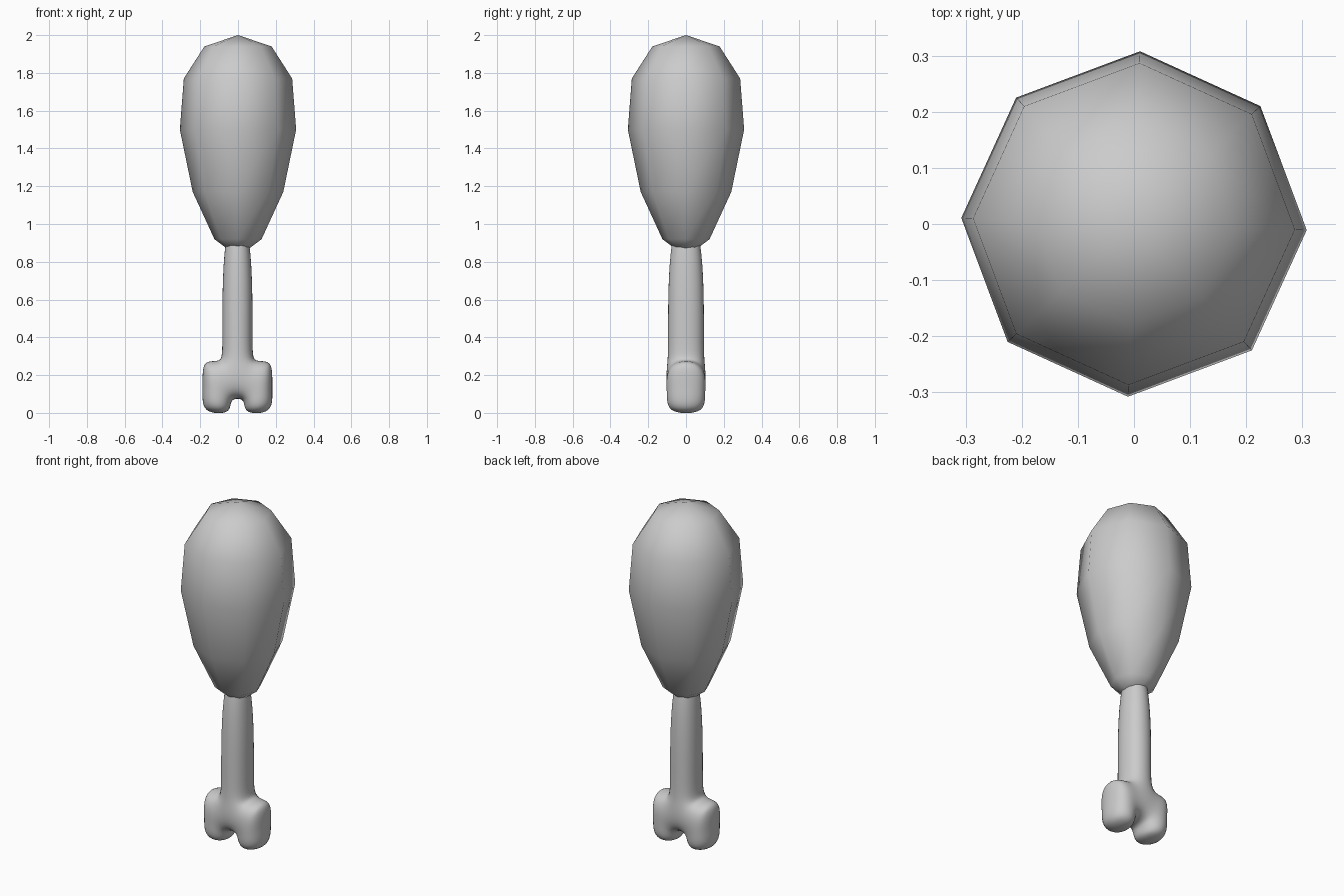
import bpy, bmesh, math

old = bpy.data.objects.get("Cube")
if old:
    bpy.data.objects.remove(old, do_unlink=True)

grey = bpy.data.materials.new("plain grey")
grey.use_nodes = True
tone = (0.6, 0.6, 0.6, 1)
grey.diffuse_color = tone
grey.node_tree.nodes["Principled BSDF"].inputs["Base Color"].default_value = tone


def finish(bm, name):
    """Turn a bmesh into a smooth grey object."""
    bmesh.ops.recalc_face_normals(bm, faces=bm.faces[:])
    for face in bm.faces:
        face.smooth = True
    mesh = bpy.data.meshes.new(name)
    bm.to_mesh(mesh)
    bm.free()
    mesh.materials.append(grey)
    obj = bpy.data.objects.new(name, mesh)
    bpy.context.collection.objects.link(obj)
    return obj


# Meat: eight-sided lathe with a pole at each end
SIDES = 8
profile = [(0.125, 0.92), (0.24, 1.17), (0.308, 1.5), (0.287, 1.77), (0.178, 1.94)]
bm = bmesh.new()
rings = []
for radius, z in profile:
    ring = []
    for i in range(SIDES):
        a = math.tau * i / SIDES - math.radians(2)
        ring.append(bm.verts.new((radius * math.cos(a), radius * math.sin(a), z)))
    rings.append(ring)
bottom = bm.verts.new((0, 0, 0.825))
top = bm.verts.new((0, 0, 2))
for i in range(SIDES):
    j = (i + 1) % SIDES
    for low, high in zip(rings, rings[1:]):
        bm.faces.new((low[i], low[j], high[j], high[i]))
    bm.faces.new((bottom, rings[0][j], rings[0][i]))
    bm.faces.new((top, rings[-1][i], rings[-1][j]))
finish(bm, "meat")

# Bone: boxy cage, mirrored in x and y, rounded by subdivision
# Each point is x, half depth, z on the +x side
cage = {
    "tip": (0.087, 0.103, 1.1),
    "neck": (0.087, 0.103, 0.33),
    "joint": (0.087, 0.105, 0.27),
    "shoulder": (0.195, 0.11, 0.295),
    "side": (0.187, 0.11, 0.13),
    "foot_out": (0.2, 0.11, -0.01),
    "foot_in": (0.02, 0.11, -0.01),
    "notch": (0.04, 0.108, 0.07),
}
bm = bmesh.new()
v = {(n, sx, sy): bm.verts.new((sx * x, sy * y, z))
     for n, (x, y, z) in cage.items() for sx in (-1, 1) for sy in (-1, 1)}

for sy in (-1, 1):
    # Front and back of the shaft
    for a, b in (("tip", "neck"), ("neck", "joint"), ("joint", "notch")):
        bm.faces.new((v[a, -1, sy], v[a, 1, sy], v[b, 1, sy], v[b, -1, sy]))
    # Front and back of the knobs
    for sx in (-1, 1):
        for names in (("joint", "shoulder", "side", "notch"),
                      ("notch", "side", "foot_out", "foot_in")):
            bm.faces.new([v[n, sx, sy] for n in names])

# Outline strips joining front to back
outline = ["tip", "neck", "joint", "shoulder", "side", "foot_out", "foot_in", "notch"]
for sx in (-1, 1):
    for a, b in zip(outline, outline[1:]):
        bm.faces.new((v[a, sx, -1], v[b, sx, -1], v[b, sx, 1], v[a, sx, 1]))
for n in ("tip", "notch"):
    bm.faces.new((v[n, -1, -1], v[n, 1, -1], v[n, 1, 1], v[n, -1, 1]))

bone = finish(bm, "bone")
bone.location.x = -0.003
rounding = bone.modifiers.new("rounding", "SUBSURF")
rounding.levels = rounding.render_levels = 3
